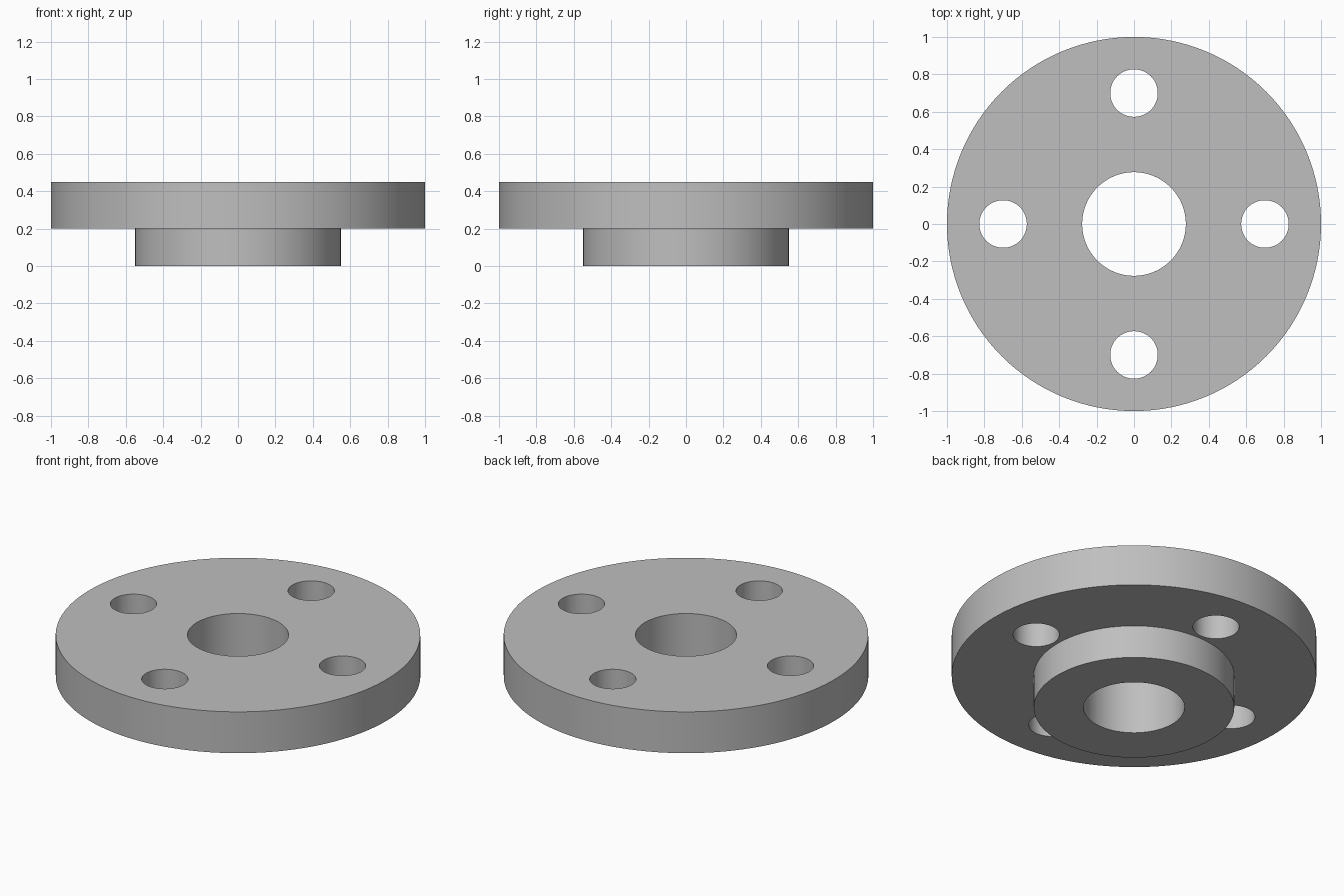
import bpy
import bmesh
from math import cos, sin, tau
from mathutils import Matrix, Vector

if "Cube" in bpy.data.objects:
    bpy.data.objects.remove(bpy.data.objects["Cube"], do_unlink=True)

SEGMENTS = 128
FLANGE_R, HUB_R, BORE_R = 1.0, 0.55, 0.277
HUB_H, TOTAL_H = 0.2, 0.45
BOLT_COUNT, BOLT_CIRCLE_R, BOLT_HOLE_R = 4, 0.7, 0.127

# Plain grey metal
grey = bpy.data.materials.new("grey_metal")
grey.use_nodes = True
colour = (0.52, 0.52, 0.52, 1)
grey.diffuse_color = colour
grey.node_tree.nodes["Principled BSDF"].inputs["Base Color"].default_value = colour


def make_object(name, bm):
    bmesh.ops.recalc_face_normals(bm, faces=bm.faces)
    mesh = bpy.data.meshes.new(name)
    bm.to_mesh(mesh)
    bm.free()
    mesh.materials.append(grey)
    obj = bpy.data.objects.new(name, mesh)
    bpy.context.collection.objects.link(obj)
    return obj


def lathe(name, profile):
    """Turn a closed (radius, height) outline around the z axis."""
    bm = bmesh.new()
    rings = []
    for i in range(SEGMENTS):
        a = tau * i / SEGMENTS
        rings.append([bm.verts.new((r * cos(a), r * sin(a), z)) for r, z in profile])
    n = len(profile)
    for i, ring in enumerate(rings):
        after = rings[(i + 1) % SEGMENTS]
        for j in range(n):
            k = (j + 1) % n
            bm.faces.new((ring[j], after[j], after[k], ring[k]))
    return make_object(name, bm)


# Flange disc with a stepped hub below and a central through bore
flange = lathe("hub_flange", [
    (BORE_R, 0), (HUB_R, 0), (HUB_R, HUB_H),
    (FLANGE_R, HUB_H), (FLANGE_R, TOTAL_H), (BORE_R, TOTAL_H),
])

# Bolt hole cutters spaced evenly on the bolt circle
bm = bmesh.new()
for i in range(BOLT_COUNT):
    a = tau * i / BOLT_COUNT
    centre = Vector((BOLT_CIRCLE_R * cos(a), BOLT_CIRCLE_R * sin(a), TOTAL_H / 2))
    bmesh.ops.create_cone(bm, cap_ends=True, segments=64, depth=1,
                          radius1=BOLT_HOLE_R, radius2=BOLT_HOLE_R,
                          matrix=Matrix.Translation(centre))
cutter = make_object("bolt_hole_cutter", bm)
cutter.hide_render = True

# Drill the holes, then discard the cutter
drill = flange.modifiers.new("bolt_holes", "BOOLEAN")
drill.operation = "DIFFERENCE"
drill.solver = "EXACT"
drill.object = cutter
bpy.ops.object.select_all(action="DESELECT")
flange.select_set(True)
bpy.context.view_layer.objects.active = flange
bpy.ops.object.modifier_apply(modifier=drill.name)
bpy.data.objects.remove(cutter, do_unlink=True)

# Smooth round walls with crisp rims
bpy.ops.object.shade_smooth_by_angle(angle=0.6)
